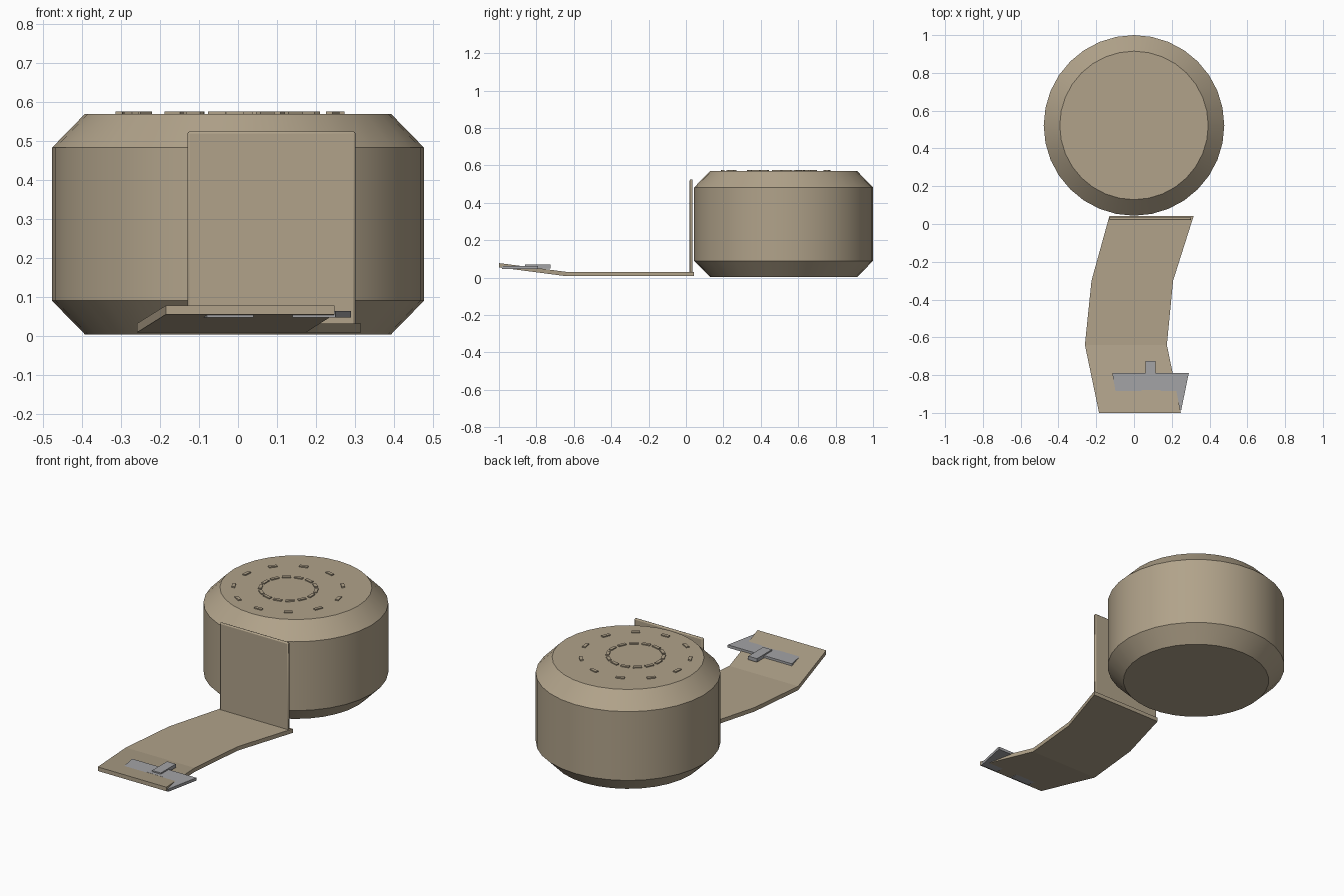
import bpy, bmesh, math
from mathutils import Matrix, Vector

cube = bpy.data.objects.get("Cube")
if cube:
    bpy.data.objects.remove(cube, do_unlink=True)


def material(name, rgb):
    m = bpy.data.materials.new(name)
    m.use_nodes = True
    m.diffuse_color = (*rgb, 1)
    m.node_tree.nodes["Principled BSDF"].inputs["Base Color"].default_value = (*rgb, 1)
    return m


TAN = material("tan fabric", (0.44, 0.365, 0.255))
GREY = material("grey metal", (0.37, 0.37, 0.38))


def finish(name, bm, mat, smooth=False, bevel=0):
    bmesh.ops.recalc_face_normals(bm, faces=bm.faces[:])
    mesh = bpy.data.meshes.new(name)
    bm.to_mesh(mesh)
    bm.free()
    mesh.materials.append(mat)
    ob = bpy.data.objects.new(name, mesh)
    bpy.context.collection.objects.link(ob)
    if bevel:
        mod = ob.modifiers.new("soft edge", "BEVEL")
        mod.width, mod.segments = bevel, 2
    if smooth:
        bpy.ops.object.select_all(action="DESELECT")
        ob.select_set(True)
        bpy.context.view_layer.objects.active = ob
        bpy.ops.object.shade_smooth_by_angle(angle=math.radians(30))
    return ob


def add_box(bm, lo, hi, turn=Matrix()):
    lo, hi = Vector(lo), Vector(hi)
    size = hi - lo
    place = turn @ Matrix.Translation((lo + hi) / 2) @ Matrix.Diagonal((*size, 1))
    bmesh.ops.create_cube(bm, size=1, matrix=place)


def bridge(bm, rings, closed_ends=True):
    loops = [[bm.verts.new(p) for p in ring] for ring in rings]
    n = len(loops[0])
    for a, b in zip(loops, loops[1:]):
        for i in range(n):
            j = (i + 1) % n
            bm.faces.new((a[i], a[j], b[j], b[i]))
    bm.faces.new(loops[0])
    bm.faces.new(loops[-1])


# Round drum with chamfered rims
SIDES = 32
bm = bmesh.new()
profile = [(0.393, 0.003), (0.478, 0.09), (0.478, 0.483), (0.393, 0.57)]
bridge(bm, [[(r * math.cos(math.tau * i / SIDES), 0.522 + r * math.sin(math.tau * i / SIDES), z)
             for i in range(SIDES)] for r, z in profile])
finish("drum_body", bm, TAN, smooth=True)


# Two rings of small raised bars on the lid
def bar_ring(name, count, radius, start):
    bm = bmesh.new()
    for i in range(count):
        turn = (Matrix.Translation((-0.02, 0.482, 0.565))
                @ Matrix.Rotation(math.radians(start) + math.tau * i / count, 4, "Z"))
        add_box(bm, (radius - 0.009, -0.023, 0), (radius + 0.009, 0.023, 0.011), turn)
    finish(name, bm, TAN)


bar_ring("outer_lid_bars", 11, 0.285, -55)
bar_ring("inner_lid_bars", 14, 0.145, 0)

# Upright strap panel in front of the drum
bm = bmesh.new()
add_box(bm, (-0.13, 0.02, 0.008), (0.302, 0.036, 0.525))
finish("upright_strap", bm, TAN, smooth=True, bevel=0.006)

# Strap lying on the ground, curving and lifting at its tip
bm = bmesh.new()
sections = [(-0.13, 0.316, 0.043, 0.008), (-0.225, 0.207, -0.3, 0.008),
            (-0.26, 0.174, -0.64, 0.008), (-0.185, 0.248, -1.0, 0.055)]
bridge(bm, [[(l, y, z), (r, y, z), (r, y, z + 0.023), (l, y, z + 0.023)]
            for l, r, y, z in sections])
finish("ground_strap", bm, TAN)

# Flat tapered buckle with a notch in its front edge
bm = bmesh.new()
outline = [(-0.115, -0.79), (0.29, -0.79), (0.25, -0.985), (0.14, -0.985),
           (0.14, -0.88), (0.04, -0.88), (0.04, -0.985), (-0.08, -0.985)]
bridge(bm, [[(x, y, z) for x, y in outline] for z in (0.047, 0.063)])
finish("buckle_plate", bm, GREY)

# Tongue crossing the back edge of the buckle
bm = bmesh.new()
add_box(bm, (0.06, -0.86, 0.05), (0.115, -0.725, 0.07))
finish("buckle_tongue", bm, GREY)
